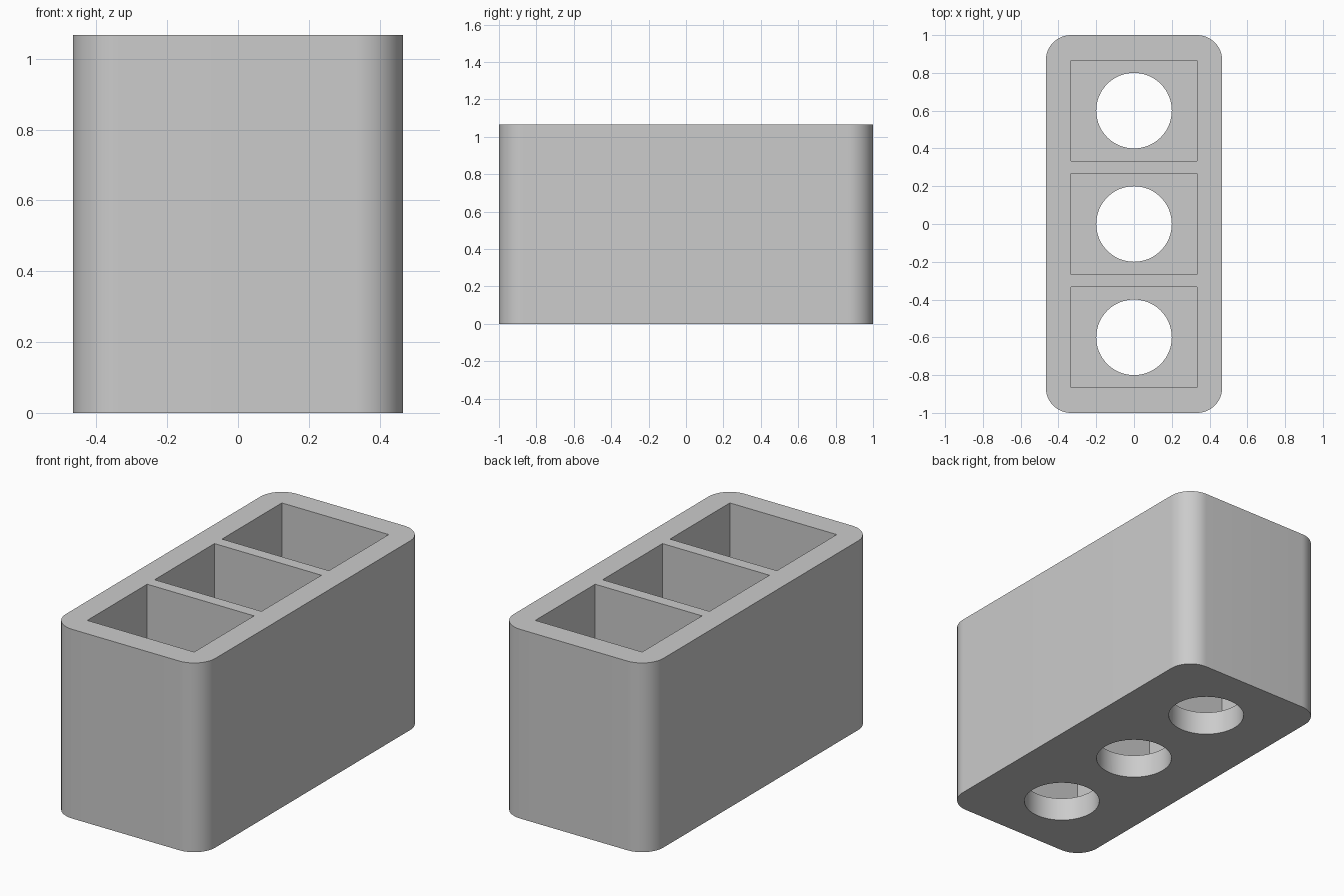
import bpy
import bmesh
import math

default = bpy.data.objects.get("Cube")
if default:
    bpy.data.objects.remove(default, do_unlink=True)

UNIT = 1 / 15
WIDTH, LENGTH, HEIGHT = 14 * UNIT, 2.0, 16 * UNIT
WALL = 2 * UNIT
POCKET_X, POCKET_Y = 10 * UNIT, 8 * UNIT
PITCH = 9 * UNIT
HOLE_RADIUS = 3 * UNIT

grey = bpy.data.materials.new("plain grey")
grey.use_nodes = True
colour = (0.6, 0.6, 0.6, 1)
grey.diffuse_color = colour
grey.node_tree.nodes["Principled BSDF"].inputs["Base Color"].default_value = colour


def prism(name, outline, bottom, top):
    """Extrude a flat outline straight up between two heights."""
    bm = bmesh.new()
    face = bm.faces.new([bm.verts.new((x, y, bottom)) for x, y in outline])
    result = bmesh.ops.extrude_face_region(bm, geom=[face])
    moved = [v for v in result["geom"] if isinstance(v, bmesh.types.BMVert)]
    bmesh.ops.translate(bm, verts=moved, vec=(0, 0, top - bottom))
    bmesh.ops.recalc_face_normals(bm, faces=bm.faces)
    mesh = bpy.data.meshes.new(name)
    bm.to_mesh(mesh)
    bm.free()
    mesh.materials.append(grey)
    obj = bpy.data.objects.new(name, mesh)
    bpy.context.collection.objects.link(obj)
    return obj


def arc(cx, cy, radius, start, sweep, steps):
    return [(cx + radius * math.cos(start + sweep * i / steps),
             cy + radius * math.sin(start + sweep * i / steps))
            for i in range(steps + 1)]


# Outer block with rounded upright corners
outline = []
for corner, (sx, sy) in enumerate([(1, 1), (-1, 1), (-1, -1), (1, -1)]):
    outline += arc(sx * (WIDTH / 2 - WALL), sy * (LENGTH / 2 - WALL),
                   WALL, corner * math.pi / 2, math.pi / 2, 16)
holder = prism("three_pocket_holder", outline, 0, HEIGHT)


def cut(cutter):
    """Subtract a cutter from the holder, then discard it."""
    cutter.hide_render = True
    mod = holder.modifiers.new("cut", "BOOLEAN")
    mod.operation = "DIFFERENCE"
    mod.solver = "EXACT"
    mod.object = cutter
    bpy.context.view_layer.objects.active = holder
    bpy.ops.object.modifier_apply(modifier=mod.name)
    bpy.data.objects.remove(cutter, do_unlink=True)


# Rectangular pockets, each with a round hole through the floor
for row in (-1, 0, 1):
    y = row * PITCH
    hx, hy = POCKET_X / 2, POCKET_Y / 2
    rectangle = [(-hx, y - hy), (hx, y - hy), (hx, y + hy), (-hx, y + hy)]
    cut(prism("pocket_cutter", rectangle, WALL, HEIGHT + WALL))
    circle = arc(0, y, HOLE_RADIUS, 0, 2 * math.pi, 64)[:-1]
    cut(prism("hole_cutter", circle, -WALL, 2 * WALL))

# Smooth curved walls, crisp rims
bpy.ops.object.select_all(action="DESELECT")
holder.select_set(True)
bpy.context.view_layer.objects.active = holder
bpy.ops.object.shade_smooth_by_angle(angle=math.radians(30))
